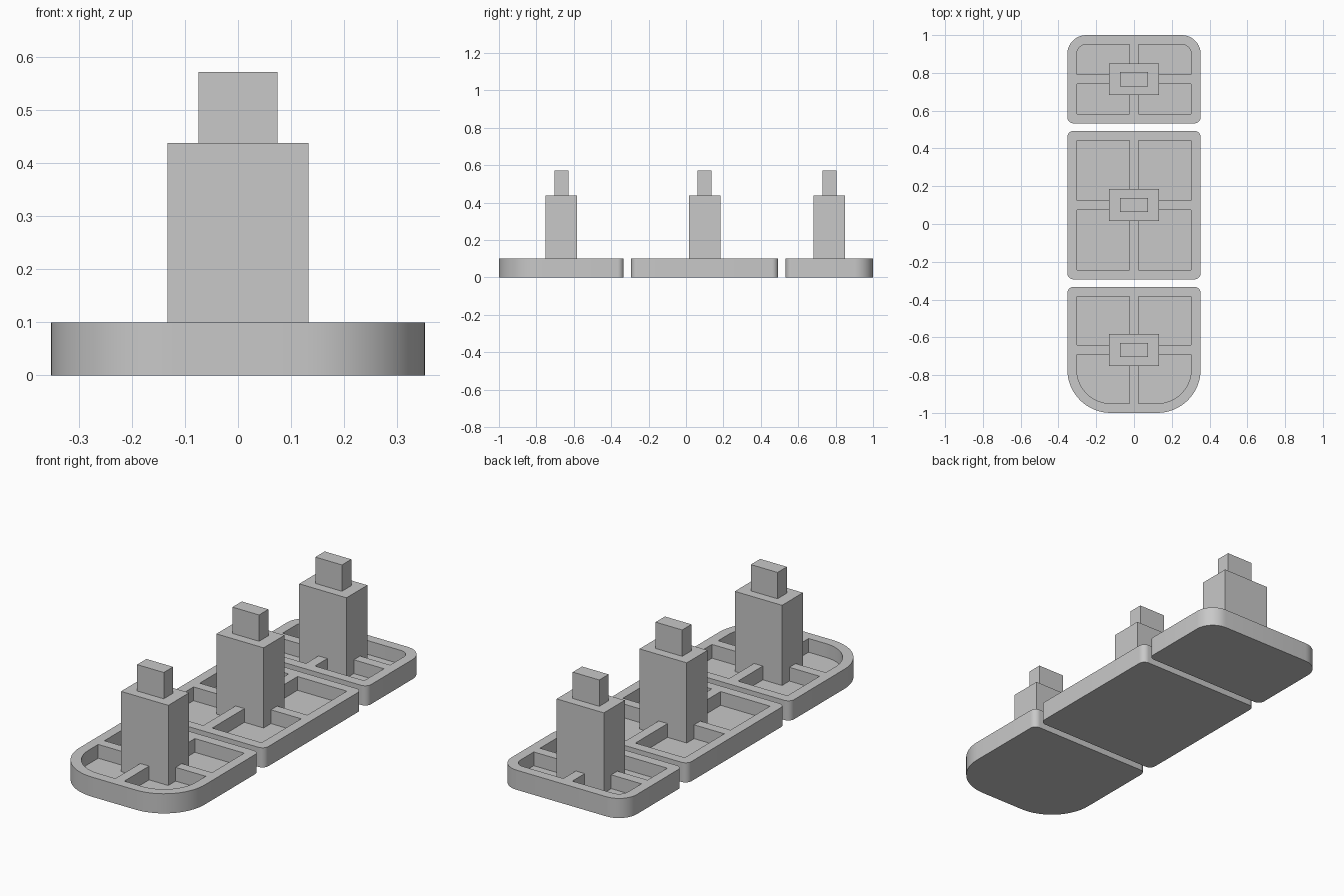
import bpy, bmesh, math

if "Cube" in bpy.data.objects:
    bpy.data.objects.remove(bpy.data.objects["Cube"])

WALL, RIB = 0.05, 0.025          # rim thickness, half width of ribs
HALF_W, TRAY_H, FLOOR = 0.353, 0.10, 0.03
POST_TOP, CAP_TOP = 0.438, 0.572

grey = bpy.data.materials.new("plain_grey")
grey.diffuse_color = (0.58, 0.58, 0.58, 1)
grey.use_nodes = True
grey.node_tree.nodes["Principled BSDF"].inputs["Base Color"].default_value = grey.diffuse_color


def add_prism(bm, x0, x1, y0, y1, z0, z1, radii=(0, 0, 0, 0)):
    """Upright prism; radii go counter-clockwise from the (x0, y0) corner."""
    corners = [(x0, y0, 1, 1), (x1, y0, -1, 1), (x1, y1, -1, -1), (x0, y1, 1, -1)]
    outline = []
    for i, ((x, y, sx, sy), r) in enumerate(zip(corners, radii)):
        if r <= 0:
            outline.append((x, y))
            continue
        steps = 16 if r > 0.1 else 10
        for k in range(steps + 1):
            a = math.pi + math.pi / 2 * (i + k / steps)
            outline.append((x + sx * r + r * math.cos(a), y + sy * r + r * math.sin(a)))
    low = [bm.verts.new((x, y, z0)) for x, y in outline]
    high = [bm.verts.new((x, y, z1)) for x, y in outline]
    bm.faces.new(low[::-1])
    bm.faces.new(high)
    n = len(low)
    for i in range(n):
        j = (i + 1) % n
        bm.faces.new((low[i], low[j], high[j], high[i]))


def make_object(name, prisms):
    bm = bmesh.new()
    for p in prisms:
        add_prism(bm, *p)
    mesh = bpy.data.meshes.new(name)
    bm.to_mesh(mesh)
    bm.free()
    mesh.materials.append(grey)
    obj = bpy.data.objects.new(name, mesh)
    bpy.context.collection.objects.link(obj)
    return obj


def make_section(name, y0, y1, r_front, r_back):
    cy = (y0 + y1) / 2
    # Tray with rounded corners
    tray = make_object(name + "_tray", [(-HALF_W, HALF_W, y0, y1, 0, TRAY_H,
                                         (r_front, r_front, r_back, r_back))])
    # Four pockets leave a rim and a cross of ribs
    xi, yf, yb = HALF_W - WALL, y0 + WALL, y1 - WALL
    f, b = max(r_front - WALL, 0), max(r_back - WALL, 0)
    z = (FLOOR, TRAY_H + 0.1)
    cutter = make_object(name + "_pockets", [
        (-xi, -RIB, yf, cy - RIB, *z, (f, 0, 0, 0)),
        (RIB, xi, yf, cy - RIB, *z, (0, f, 0, 0)),
        (RIB, xi, cy + RIB, yb, *z, (0, 0, b, 0)),
        (-xi, -RIB, cy + RIB, yb, *z, (0, 0, 0, b))])
    cutter.hide_render = True
    mod = tray.modifiers.new("pockets", 'BOOLEAN')
    mod.operation, mod.solver, mod.object = 'DIFFERENCE', 'EXACT', cutter
    bpy.ops.object.select_all(action='DESELECT')
    bpy.context.view_layer.objects.active = tray
    tray.select_set(True)
    bpy.ops.object.modifier_apply(modifier=mod.name)
    bpy.data.objects.remove(cutter)
    bpy.ops.object.shade_smooth_by_angle(angle=math.radians(30))
    # Post standing on the tray floor, with a small block on top
    make_object(name + "_post", [(-0.133, 0.133, cy - 0.084, cy + 0.084, FLOOR - 0.01, POST_TOP)])
    make_object(name + "_post_cap", [(-0.075, 0.075, cy - 0.0375, cy + 0.0375, POST_TOP, CAP_TOP)])


make_section("front", -1.0, -0.333, 0.23, 0.033)
make_section("middle", -0.293, 0.493, 0.033, 0.033)
make_section("back", 0.533, 1.0, 0.033, 0.10)
